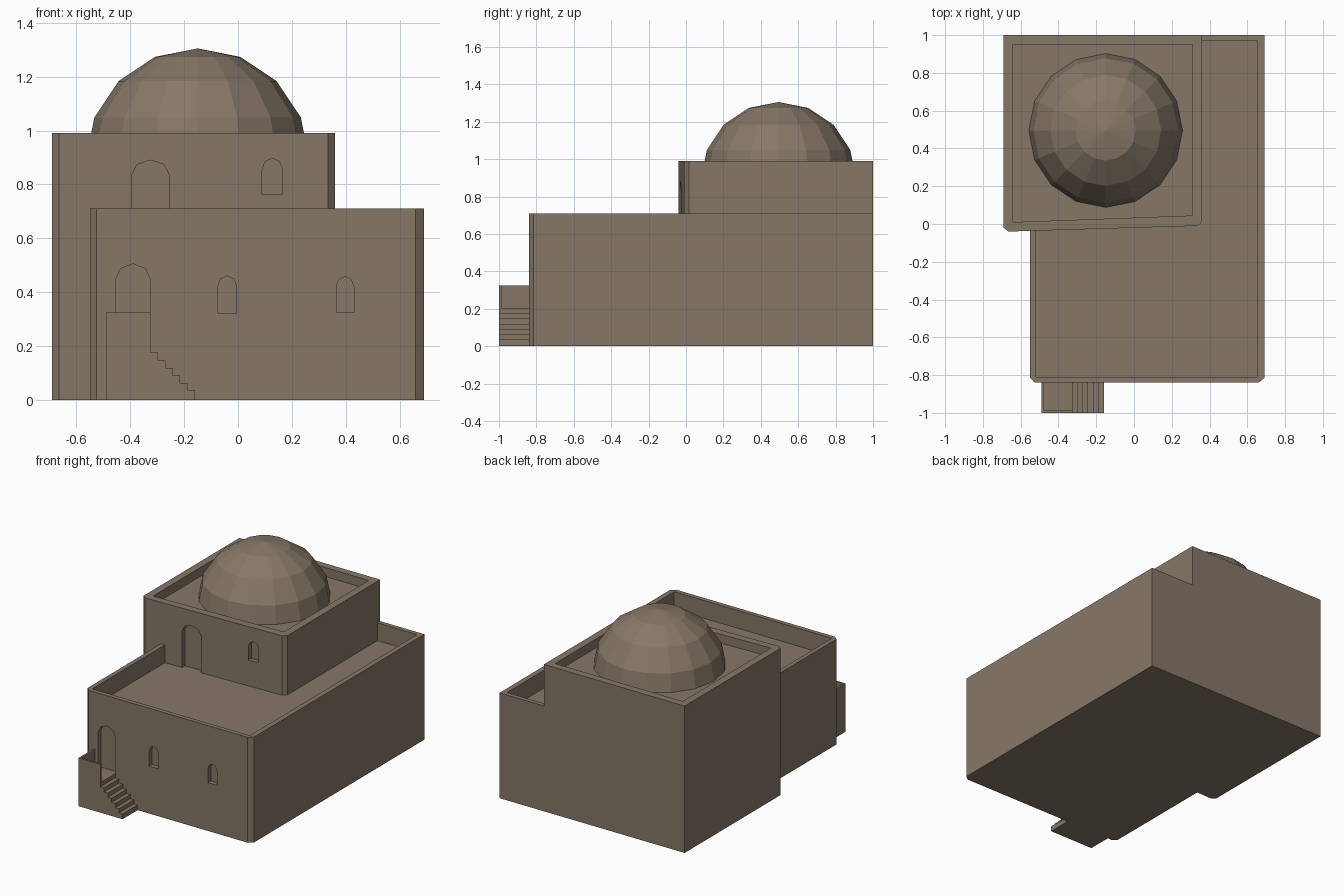
import bpy, bmesh, math
from mathutils import Vector

if "Cube" in bpy.data.objects:
    bpy.data.objects.remove(bpy.data.objects["Cube"])

plaster = bpy.data.materials.new("brown plaster")
plaster.diffuse_color = (0.24, 0.187, 0.135, 1)
plaster.use_nodes = True
plaster.node_tree.nodes["Principled BSDF"].inputs["Base Color"].default_value = plaster.diffuse_color


def finish(name, bm):
    bmesh.ops.recalc_face_normals(bm, faces=bm.faces)
    me = bpy.data.meshes.new(name)
    bm.to_mesh(me)
    bm.free()
    me.materials.append(plaster)
    ob = bpy.data.objects.new(name, me)
    bpy.context.collection.objects.link(ob)
    return ob


def loft(name, a, b):
    """Closed solid between two matching 3D outlines."""
    bm = bmesh.new()
    va, vb = [bm.verts.new(p) for p in a], [bm.verts.new(p) for p in b]
    bm.faces.new(va)
    bm.faces.new(vb)
    n = len(a)
    for i in range(n):
        j = (i + 1) % n
        bm.faces.new((va[i], va[j], vb[j], vb[i]))
    return finish(name, bm)


def prism(name, pts, z0, z1):
    return loft(name, [(x, y, z0) for x, y in pts], [(x, y, z1) for x, y in pts])


def arch_cutter(x0, x1, z0, spring, top, wall, depth=0.03):
    """Arched recess that follows the wall line y = wall(x)."""
    c, r = (x0 + x1) / 2, (x1 - x0) / 2
    prof = [(x0, z0), (x1, z0)]
    for i in range(5):
        a = math.pi * i / 4
        prof.append((c + r * math.cos(a), spring + (top - spring) * math.sin(a)))
    return loft("recess_cutter", [(x, wall(x) - 0.05, z) for x, z in prof],
                [(x, wall(x) + depth, z) for x, z in prof])


def cut(ob, cutters):
    for c in cutters:
        m = ob.modifiers.new("cut", 'BOOLEAN')
        m.operation, m.solver, m.object = 'DIFFERENCE', 'EXACT', c
    bpy.context.view_layer.update()
    me = bpy.data.meshes.new_from_object(
        ob.evaluated_get(bpy.context.evaluated_depsgraph_get()))
    ob.modifiers.clear()
    ob.data = me
    for c in cutters:
        bpy.data.objects.remove(c)


def lower_wall(x):
    return -0.84


def upper_wall(x):
    return -0.04 + 0.03 * (x + 0.665)


# Lower storey with sunken roof terrace, front door and two windows
lower = prism("lower_storey", [
    (-0.525, -0.84), (0.66, -0.84), (0.69, -0.815), (0.69, 1.0),
    (0.36, 1.0), (0.35, 0.99), (0.35, 0.0), (-0.55, -0.025), (-0.55, -0.815)], 0, 0.71)
cut(lower, [
    prism("terrace_cutter", [(-0.52, -0.81), (0.655, -0.81), (0.655, 0.97),
                             (0.25, 0.97), (0.25, 0.1), (-0.52, 0.1)], 0.59, 0.8),
    arch_cutter(-0.455, -0.325, 0.2, 0.445, 0.505, lower_wall),
    arch_cutter(-0.075, -0.005, 0.32, 0.42, 0.46, lower_wall),
    arch_cutter(0.365, 0.43, 0.325, 0.42, 0.458, lower_wall)])

# Upper storey, with slanted front wall, sunken roof, door and window
upper = prism("upper_storey", [
    (-0.69, -0.02), (-0.665, -0.04), (0.335, -0.01), (0.36, 0.015),
    (0.36, 1.0), (-0.69, 1.0)], 0, 0.99)
cut(upper, [
    prism("roof_cutter", [(-0.64, 0.01), (0.31, 0.045), (0.31, 0.95), (-0.64, 0.95)],
          0.93, 1.1),
    arch_cutter(-0.395, -0.255, 0.59, 0.835, 0.89, upper_wall),
    arch_cutter(0.09, 0.165, 0.765, 0.855, 0.897, upper_wall)])

# Low-poly dome
bm = bmesh.new()
bmesh.ops.create_uvsphere(bm, u_segments=16, v_segments=8, radius=0.415)
bmesh.ops.delete(bm, geom=[v for v in bm.verts if v.co.z < -0.01], context='VERTS')
bmesh.ops.translate(bm, verts=bm.verts, vec=Vector((-0.15, 0.495, 0.89)))
finish("dome", bm)

# Landing and steps, one stair profile extruded to the wall
profile = [(-0.16, 0), (-0.49, 0), (-0.49, 0.203), (-0.325, 0.203)]
for i in range(6):
    z = 0.175 - 0.028 * i
    profile += [(-0.325 + 0.0275 * i, z), (-0.325 + 0.0275 * (i + 1), z)]
loft("front_steps", [(x, -1.0, z) for x, z in profile],
     [(x, -0.84, z) for x, z in profile])

# Thin L-shaped landing parapet
prism("landing_parapet", [(-0.49, -1.0), (-0.325, -1.0), (-0.325, -0.987),
                          (-0.477, -0.987), (-0.477, -0.84), (-0.49, -0.84)], 0.203, 0.325)
